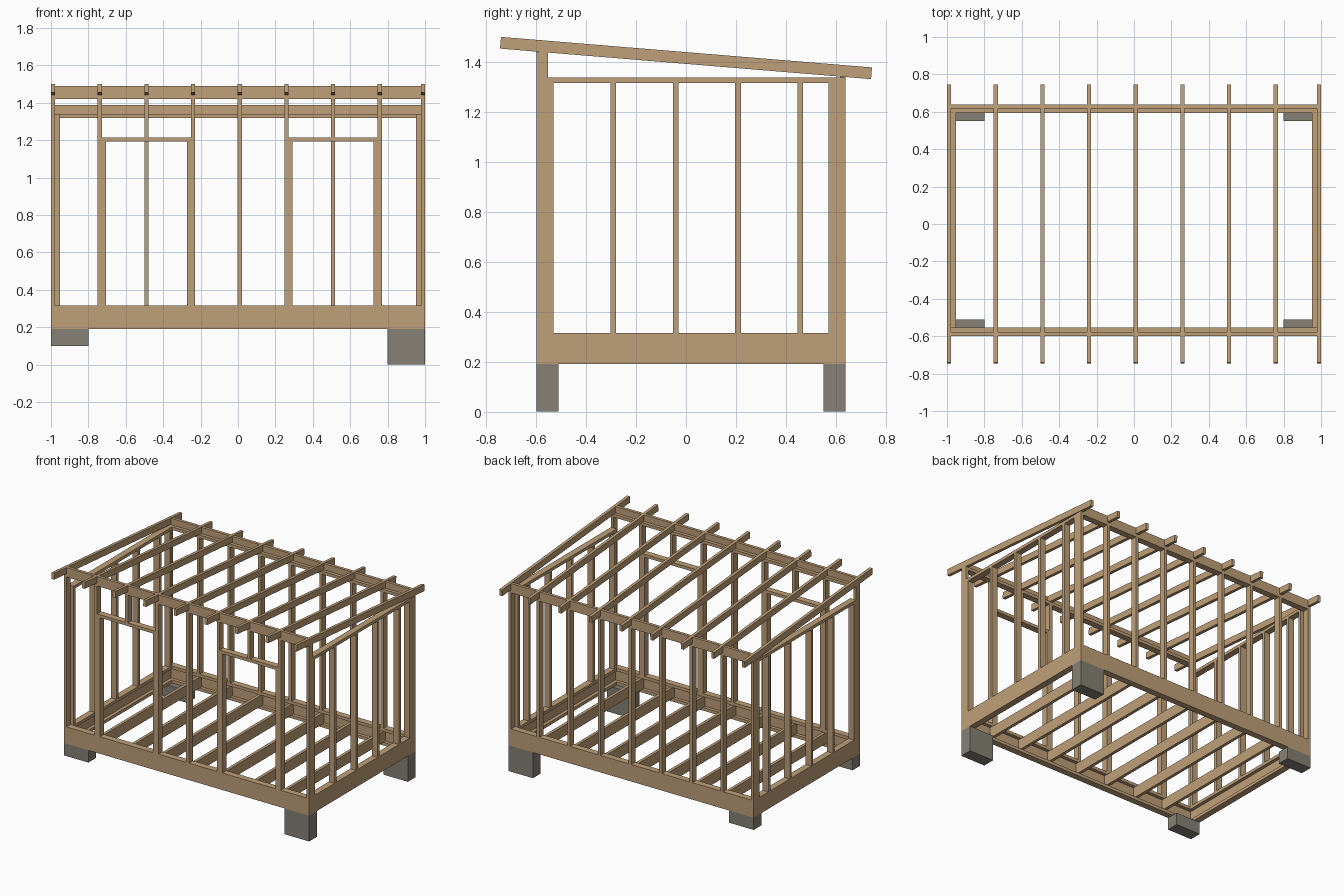
import bpy, math

if "Cube" in bpy.data.objects:
    bpy.data.objects.remove(bpy.data.objects["Cube"])

W, D = 0.0225, 0.047              # timber thickness and depth
YF, YB = -0.60, 0.64              # outer faces of front and back walls
Z0, ZP = 0.19, 0.315              # underside of floor frame, top of bottom plates
ZF, ZB = 1.442, 1.34              # top of front wall, top of back and side walls


def material(name, rgb):
    m = bpy.data.materials.new(name)
    m.diffuse_color = (*rgb, 1)
    m.use_nodes = True
    m.node_tree.nodes["Principled BSDF"].inputs["Base Color"].default_value = m.diffuse_color
    return m


WOOD = material("pine_timber", (0.52, 0.35, 0.19))
STONE = material("grey_concrete", (0.24, 0.22, 0.18))


def box(name, x0, x1, y0, y1, z0, z1, mat=WOOD, tilt=0):
    """Box between limits, optionally tilted about x."""
    bpy.ops.mesh.primitive_cube_add(
        size=1, location=((x0 + x1) / 2, (y0 + y1) / 2, (z0 + z1) / 2),
        rotation=(tilt, 0, 0))
    o = bpy.context.object
    o.name = name
    o.scale = (x1 - x0, y1 - y0, z1 - z0)
    bpy.ops.object.transform_apply(location=False, rotation=False, scale=True)
    o.data.materials.append(mat)
    return o


# left edge of every joist, stud and rafter
XS = [-1 + 0.2495 * i for i in range(8)] + [1 - W]

# foundation blocks, shorter on the left
for x0, zb in ((-1, 0.10), (0.80, 0.0)):
    for y0 in (YF, YB - 0.09):
        box("foundation_block", x0, x0 + 0.2, y0, y0 + 0.09, zb, Z0, STONE)

# floor frame: sills, rim boards, joists
for y0, rim in ((YF, YF), (YB - D, YB - W)):
    box("long_sill", -1, 1, y0, y0 + D, Z0, Z0 + W)
    box("long_rim_board", -1, 1, rim, rim + W, Z0 + W, ZP - W)
    box("long_bottom_plate", -1, 1, y0, y0 + D, ZP - W, ZP)
for x in XS:
    box("floor_joist", x, x + W, YF + W, YB - W, Z0 + W, ZP - W)

# side walls
for x0 in (-1, 1 - D):
    x1 = x0 + D
    a, b = YF + D, YB - D
    box("side_sill", x0, x1, a, b, Z0, Z0 + W)
    box("side_bottom_plate", x0, x1, a, b, ZP - W, ZP)
    box("side_top_plate", x0, x1, a, b, ZB - W, ZB)
    for y in [a + 0.25 * i for i in range(5)] + [b - W]:
        box("side_stud", x0, x1, y, y + W, ZP, ZB - W)

# back wall
box("back_top_plate", -1, 1, YB - D, YB, ZB - W, ZB)
for x in XS:
    box("back_stud", x, x + W, YB - D, YB, ZP, ZB - W)

# front wall with two door openings
box("front_top_plate", -1, 1, YF, YF + D, ZF - W, ZF)
HEAD = 1.192
for i, x in enumerate(XS):
    cripple = i in (2, 6)
    box("cripple_stud" if cripple else "front_stud", x, x + W, YF, YF + D,
        HEAD + W if cripple else ZP, ZF - W)
for i in (1, 5):
    left, right = XS[i] + W, XS[i + 2]
    box("door_header", left, right, YF, YF + D, HEAD, HEAD + W)
    for x in (left, right - W):
        box("door_trimmer", x, x + W, YF, YF + D, ZP, HEAD)

# sloping rafters
slope = math.atan((ZF - ZB) / (YB - YF))
zc = ZF + (ZB - ZF) * (0 - YF) / (YB - YF) + D / 2 + 0.001
for x in XS:
    box("rafter", x, x + W, -0.746, 0.746, zc - D / 2, zc + D / 2, tilt=-slope)

# blocking between the rafters
for a, b in zip(XS, XS[1:]):
    box("front_blocking", a + W, b, YF, YF + W, ZF, ZF + D)
    box("back_blocking", a + W, b, YB - W, YB, ZB, ZB + D)
